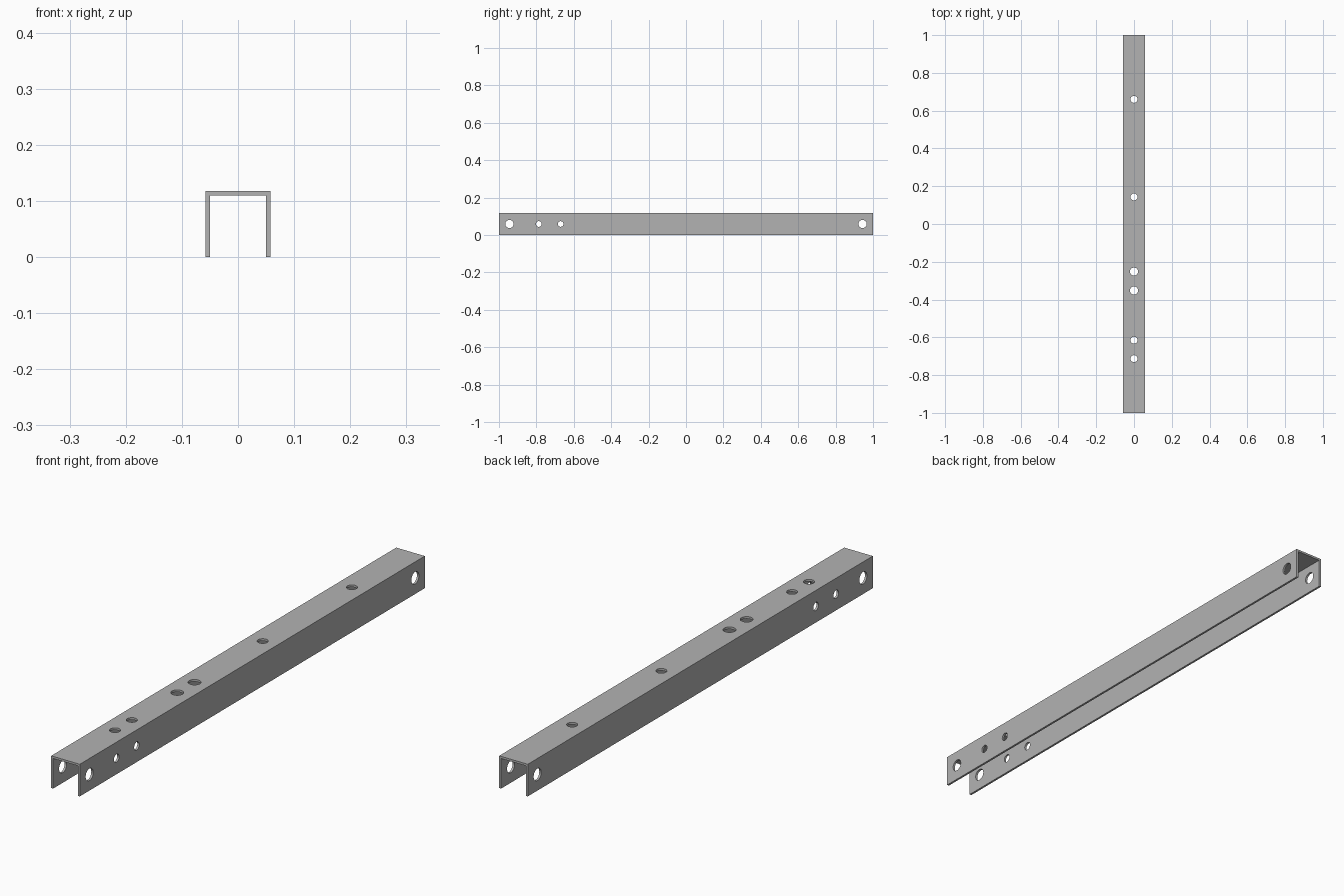
import bpy
import bmesh
from math import pi
from mathutils import Matrix, Vector

default_cube = bpy.data.objects.get("Cube")
if default_cube:
    bpy.data.objects.remove(default_cube, do_unlink=True)

HALF_W, HEIGHT, WALL, HALF_L = 0.058, 0.118, 0.008, 1.0

steel = bpy.data.materials.new("grey steel")
steel.use_nodes = True
colour = (0.45, 0.45, 0.45, 1)
steel.diffuse_color = colour
steel.node_tree.nodes["Principled BSDF"].inputs["Base Color"].default_value = colour


def make_object(name, bm):
    bmesh.ops.recalc_face_normals(bm, faces=bm.faces)
    mesh = bpy.data.meshes.new(name)
    bm.to_mesh(mesh)
    bm.free()
    mesh.materials.append(steel)
    obj = bpy.data.objects.new(name, mesh)
    bpy.context.collection.objects.link(obj)
    return obj


def add_drill(bm, centre, radius, depth, sideways=False):
    turn = Matrix.Rotation(pi / 2, 4, "Y") if sideways else Matrix()
    bmesh.ops.create_cone(bm, cap_ends=True, segments=32, radius1=radius,
                          radius2=radius, depth=depth,
                          matrix=Matrix.Translation(centre) @ turn)


# Channel: U profile, open below, extruded along its length
inner = HALF_W - WALL
half = [(HALF_W, HEIGHT), (HALF_W, 0), (inner, 0), (inner, HEIGHT - WALL)]
profile = half + [(-x, z) for x, z in reversed(half)]
bm = bmesh.new()
end = bm.faces.new([bm.verts.new((x, -HALF_L, z)) for x, z in profile])
grown = bmesh.ops.extrude_face_region(bm, geom=[end])["geom"]
bmesh.ops.translate(bm, vec=Vector((0, 2 * HALF_L, 0)),
                    verts=[v for v in grown if isinstance(v, bmesh.types.BMVert)])
channel = make_object("channel", bm)

# Drills: bolt holes through both side walls and holes through the top
bm = bmesh.new()
for y, radius in ((-0.944, 0.022), (-0.787, 0.015), (-0.67, 0.015), (0.944, 0.022)):
    add_drill(bm, (0, y, HEIGHT / 2), radius, 4 * HALF_W, sideways=True)
for y, radius in ((0.66, 0.0185), (0.143, 0.0185), (-0.252, 0.0215),
                  (-0.352, 0.0215), (-0.615, 0.0185), (-0.713, 0.0185)):
    add_drill(bm, (0, y, HEIGHT), radius, 4 * WALL)
drills = make_object("drills", bm)
drills.hide_render = True

# Cut the holes, then remove the helper
cut = channel.modifiers.new("holes", "BOOLEAN")
cut.operation = "DIFFERENCE"
cut.solver = "EXACT"
cut.object = drills
bpy.ops.object.select_all(action="DESELECT")
bpy.context.view_layer.objects.active = channel
channel.select_set(True)
bpy.ops.object.modifier_apply(modifier=cut.name)
bpy.data.objects.remove(drills, do_unlink=True)
bpy.ops.object.shade_smooth_by_angle(angle=pi / 6)
